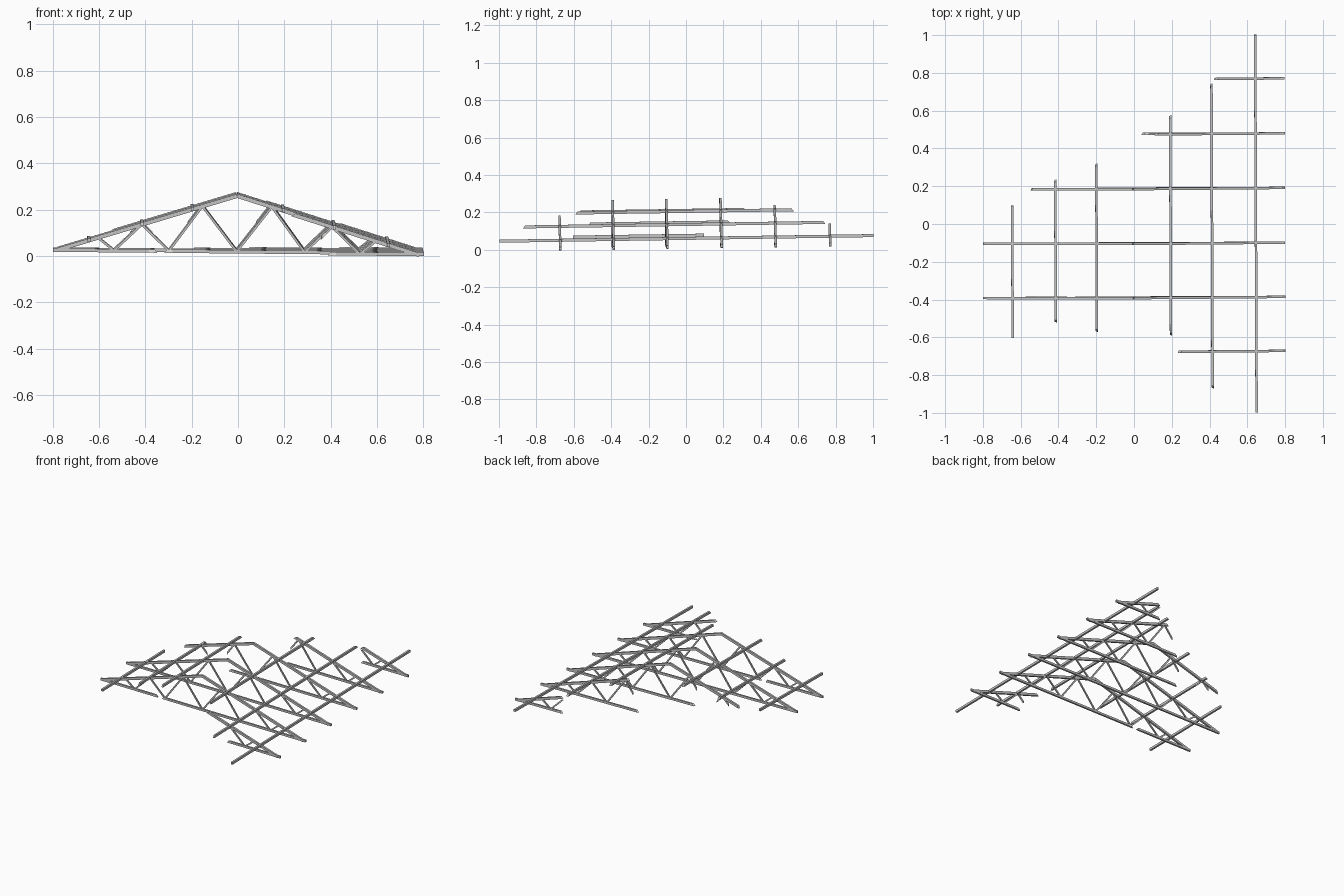
import bpy, bmesh
from mathutils import Vector, Euler

cube = bpy.data.objects.get("Cube")
if cube:
    bpy.data.objects.remove(cube, do_unlink=True)


def make_material(name, colour):
    mat = bpy.data.materials.new(name)
    mat.use_nodes = True
    mat.diffuse_color = colour
    mat.node_tree.nodes["Principled BSDF"].inputs["Base Color"].default_value = colour
    return mat


GREY = make_material("weathered_grey", (0.56, 0.56, 0.56, 1))
PALE = make_material("pale_splintered_wood", (0.85, 0.84, 0.8, 1))

# The whole frame has settled at a slight lean
LEAN = Euler((0.015, 0.009, 0.004)).to_matrix()
BASE = 0.024
HEEL = 0.017
APEX = 0.265
HALF = 0.8
RIDGE_X = -0.007
RAFTER_END = 0.78
TIP = 0.035


def roof_z(x):
    return APEX - (APEX - HEEL) * abs(x - RIDGE_X) / HALF


def beam(name, a, b, width, depth, snap_a=False, snap_b=False, pale=False):
    """Square timber from a to b; a snapped end is slanted, with a pale tip if asked."""
    a, b = Vector(a), Vector(b)
    along = (b - a).normalized()
    side = Vector((0, 0, 1)).cross(along).normalized()
    up = along.cross(side)
    # Stations along the timber: centre, inward pull of the slant
    stations = [(a, along * snap_a)]
    if snap_a and pale:
        stations.append((a + along * TIP, Vector()))
    if snap_b and pale:
        stations.append((b - along * TIP, Vector()))
    stations.append((b, -along * snap_b))

    bm = bmesh.new()
    rings = []
    for centre, pull in stations:
        ring = []
        for s, u in ((-1, -1), (1, -1), (1, 1), (-1, 1)):
            p = centre + side * s * width / 2 + up * u * depth / 2
            p += pull * (0.006 * (1 + u) + 0.003 * (1 + s))
            base = Vector((0, 0, BASE))
            ring.append(bm.verts.new(LEAN @ (p - base) + base))
        rings.append(ring)

    cap_a = bm.faces.new(rings[0])
    cap_b = bm.faces.new(rings[-1][::-1])
    cap_a.material_index = int(snap_a and pale)
    cap_b.material_index = int(snap_b and pale)
    last = len(rings) - 2
    for k, (r0, r1) in enumerate(zip(rings, rings[1:])):
        tip = pale and ((snap_a and k == 0) or (snap_b and k == last))
        for i in range(4):
            j = (i + 1) % 4
            face = bm.faces.new((r0[i], r1[i], r1[j], r0[j]))
            face.material_index = int(tip)
    bmesh.ops.recalc_face_normals(bm, faces=bm.faces)
    mesh = bpy.data.meshes.new(name)
    bm.to_mesh(mesh)
    bm.free()
    mesh.materials.append(GREY)
    mesh.materials.append(PALE)
    obj = bpy.data.objects.new(name, mesh)
    bpy.context.collection.objects.link(obj)


def web(name, y, top_x, foot_x, rafter_start, chord_start):
    """Diagonal brace, shortened to a stub where its support is gone."""
    top = Vector((top_x, y, roof_z(top_x)))
    foot = Vector((foot_x, y, BASE))
    has_top, has_foot = top_x >= rafter_start, foot_x >= chord_start
    if not has_top and not has_foot:
        return
    if not has_top:
        top = foot.lerp(top, 0.8)
    if not has_foot:
        foot = top.lerp(foot, 0.45)
    beam(name, top, foot, 0.008, 0.01, not has_top, not has_foot, pale=True)


# Trusses: y, where the rafter starts, where the bottom chord starts
trusses = [(-0.675, 0.23, 0.385), (-0.389, -HALF, -HALF), (-0.102, -HALF, -HALF),
           (0.188, -0.55, -0.2), (0.477, 0.11, 0.04), (0.768, 0.43, 0.43)]
brace_pairs = [(0.15, 0), (0.15, 0.293), (0.41, 0.293), (0.41, 0.53), (0.6, 0.53)]

for n, (y, rafter, chord) in enumerate(trusses):
    tag = f"truss_{n + 1}"
    # Rafters
    if rafter < 0:
        x = max(rafter, -RAFTER_END)
        beam(tag + "_right_rafter", (x, y, roof_z(x)), (RIDGE_X, y, APEX),
             0.013, 0.017, snap_a=rafter > -HALF)
    x = max(rafter, RIDGE_X)
    beam(tag + "_left_rafter", (x, y, roof_z(x)), (RAFTER_END, y, roof_z(RAFTER_END)),
         0.013, 0.017, snap_a=rafter > 0)
    # Bottom chord, snapped through on the front full truss
    chord_x = chord
    if n == 1:
        beam(tag + "_chord_end", (-HALF, y, BASE), (-0.35, y, BASE), 0.012, 0.015,
             snap_b=True, pale=True)
        chord_x = -0.32
    beam(tag + "_chord", (chord_x, y, BASE), (HALF, y, BASE), 0.012, 0.015,
         snap_a=chord_x > -HALF, pale=True)
    # Diagonal braces
    for i, (top_x, foot_x) in enumerate(brace_pairs):
        for side, word in ((1, "left"), (-1, "right")):
            web(f"{tag}_{word}_brace_{i + 1}", y, RIDGE_X + side * top_x,
                RIDGE_X + side * foot_x, rafter, chord)

# Purlins: x, start and end in y
purlins = [(-0.645, -0.6, 0.1), (-0.417, -0.52, 0.24), (-0.2, -0.57, 0.325),
           (0.192, -0.59, 0.578), (0.412, -0.872, 0.745), (0.645, -1, 1)]
for n, (x, y0, y1) in enumerate(purlins):
    z = roof_z(x) + 0.004
    snapped = 0 < n < 5
    beam(f"purlin_{n + 1}", (x, y0, z), (x, y1, z), 0.013, 0.016, snapped, snapped)
